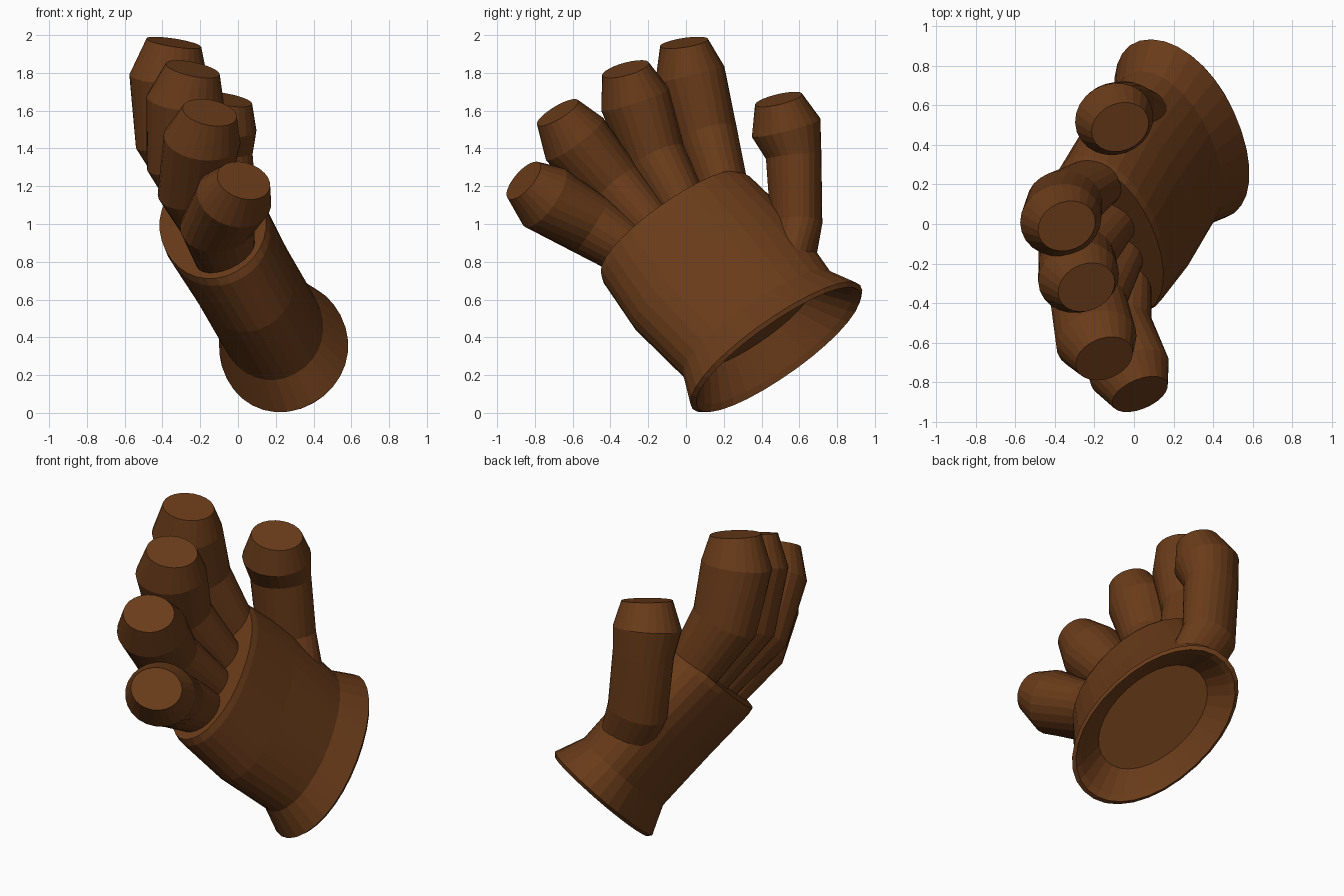
import bpy, bmesh
from math import cos, sin, tau
from mathutils import Vector as V

if "Cube" in bpy.data.objects:
    bpy.data.objects.remove(bpy.data.objects["Cube"])

leather = bpy.data.materials.new("brown_leather")
leather.diffuse_color = (0.142, 0.044, 0.010, 1)
leather.use_nodes = True
leather.node_tree.nodes["Principled BSDF"].inputs["Base Color"].default_value = leather.diffuse_color

# Frame of the hand: along the hand, across the palm, through the palm
ORIGIN = V((0.25, 0.49, 0.335))
ALONG = V((-0.385, -0.565, 0.665)).normalized()
ACROSS = V((-0.29, 0.78, 0.56))
ACROSS = (ACROSS - ALONG * ACROSS.dot(ALONG)).normalized()
THROUGH = ACROSS.cross(ALONG)


def oval(c, u, v, a, b, n, power=1.0):
    def p(t):
        return abs(t) ** power * (1 if t > 0 else -1)
    return [c + u * a * p(cos(tau * i / n)) + v * b * p(sin(tau * i / n)) for i in range(n)]


def loft(name, rings):
    """Skin a list of rings and close both ends."""
    bm = bmesh.new()
    loops = [[bm.verts.new(p) for p in r] for r in rings]
    n = len(loops[0])
    for lo, hi in zip(loops, loops[1:]):
        for i in range(n):
            bm.faces.new((lo[i], lo[(i + 1) % n], hi[(i + 1) % n], hi[i]))
    bm.faces.new(loops[0][::-1])
    bm.faces.new(loops[-1])
    bmesh.ops.recalc_face_normals(bm, faces=bm.faces)
    me = bpy.data.meshes.new(name)
    bm.to_mesh(me)
    bm.free()
    me.materials.append(leather)
    ob = bpy.data.objects.new(name, me)
    bpy.context.collection.objects.link(ob)
    return ob


# Palm with flared cuff and recessed opening: (distance along, half width, half thickness)
profile = [(0.20, 0.37, 0.225), (0.03, 0.505, 0.31), (0.0, 0.54, 0.33), (0.02, 0.565, 0.345),
           (0.19, 0.49, 0.275), (0.58, 0.525, 0.275), (0.91, 0.49, 0.29), (0.95, 0.47, 0.285)]
loft("palm_and_cuff", [oval(ORIGIN + ALONG * s, ACROSS, THROUGH, a, b, 32, 0.96)
                       for s, a, b in profile])


def finger(name, path, radii):
    """Tube bent along a path, finished with a bevelled flat tip."""
    pts = [V(p) for p in path]
    rings = []
    for i, (p, (a, b)) in enumerate(zip(pts, radii)):
        d = (pts[min(i + 1, len(pts) - 1)] - pts[max(i - 1, 0)]).normalized()
        u = (ACROSS - d * ACROSS.dot(d)).normalized()
        rings.append(oval(p, u, u.cross(d), a, b, 24))
    loft(name, rings)


# Half width and half thickness at root, joint, tip and end
FINGER_R = ((0.125, 0.155), (0.165, 0.20), (0.187, 0.207), (0.125, 0.15))
finger("index_finger", [(-0.18, 0.22, 1.12), (-0.35, 0.11, 1.46), (-0.37, 0.02, 1.79), (-0.34, -0.01, 1.96)], FINGER_R)
finger("middle_finger", [(-0.11, 0.04, 0.98), (-0.29, -0.16, 1.34), (-0.28, -0.27, 1.66), (-0.24, -0.32, 1.82)], FINGER_R)
finger("ring_finger", [(-0.08, -0.12, 0.90), (-0.23, -0.38, 1.19), (-0.19, -0.59, 1.45), (-0.15, -0.68, 1.59)], FINGER_R)
finger("little_finger", [(-0.06, -0.22, 0.80), (-0.11, -0.50, 0.99), (-0.02, -0.75, 1.14), (0.03, -0.86, 1.23)], FINGER_R)
finger("thumb", [(0.03, 0.56, 0.78), (-0.07, 0.585, 1.0), (-0.10, 0.57, 1.36), (-0.10, 0.53, 1.51), (-0.07, 0.49, 1.66)],
       ((0.12, 0.16), (0.135, 0.18), (0.145, 0.18), (0.187, 0.20), (0.125, 0.15)))
